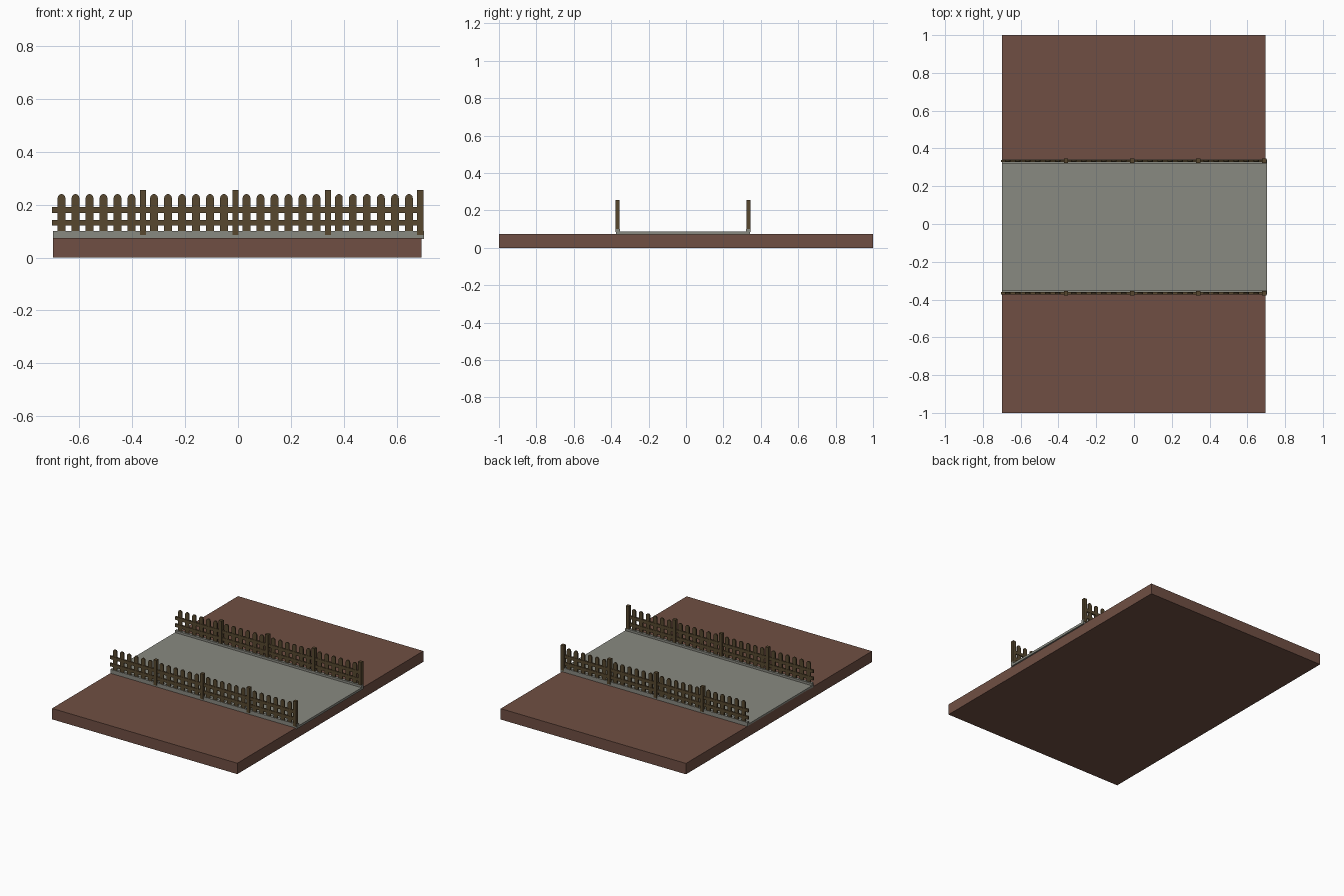
import bpy, bmesh, math

if "Cube" in bpy.data.objects:
    bpy.data.objects.remove(bpy.data.objects["Cube"])


def material(name, rgb):
    m = bpy.data.materials.new(name)
    m.diffuse_color = (*rgb, 1)
    m.use_nodes = True
    m.node_tree.nodes["Principled BSDF"].inputs["Base Color"].default_value = m.diffuse_color
    return m


SOIL = material("soil brown", (0.16, 0.078, 0.056))
STONE = material("path grey", (0.25, 0.253, 0.218))
WOOD = material("fence wood", (0.095, 0.064, 0.028))


def extrude(bm, points, offset):
    """Add a closed prism from a 3D outline pushed along offset."""
    face = bm.faces.new([bm.verts.new(p) for p in points])
    res = bmesh.ops.extrude_face_region(bm, geom=[face], use_keep_orig=True)
    bmesh.ops.translate(bm, vec=offset,
                        verts=[v for v in res["geom"] if isinstance(v, bmesh.types.BMVert)])


def box(bm, x0, x1, y0, y1, z0, z1):
    extrude(bm, [(x0, y0, z0), (x1, y0, z0), (x1, y1, z0), (x0, y1, z0)], (0, 0, z1 - z0))


def finish(name, bm, mat):
    bmesh.ops.recalc_face_normals(bm, faces=bm.faces)
    me = bpy.data.meshes.new(name)
    bm.to_mesh(me)
    bm.free()
    me.materials.append(mat)
    ob = bpy.data.objects.new(name, me)
    bpy.context.collection.objects.link(ob)
    return ob


# ground slab
bm = bmesh.new()
box(bm, -0.70, 0.695, -1, 1, 0, 0.074)
finish("ground", bm, SOIL)

# path with raised kerbs, one U-shaped profile
bm = bmesh.new()
profile = [(-0.373, 0.07), (0.341, 0.07), (0.341, 0.101), (0.321, 0.101),
           (0.321, 0.086), (-0.353, 0.086), (-0.353, 0.101), (-0.373, 0.101)]
extrude(bm, [(-0.70, y, z) for y, z in profile], (1.405, 0, 0))
finish("path", bm, STONE)


def fence(name, y):
    # posts, at the right-hand end of each panel
    bm = bmesh.new()
    for i in range(4):
        x = -0.36 + 0.35 * i
        box(bm, x - 0.0115, x + 0.0115, y - 0.0115, y + 0.0115, 0.085, 0.256)
    finish(name + "_posts", bm, WOOD)

    # rails
    bm = bmesh.new()
    for z in (0.131, 0.18):
        box(bm, -0.705, 0.69, y - 0.006, y + 0.006, z - 0.0105, z + 0.0105)
    finish(name + "_rails", bm, WOOD)

    # round-topped pickets, six per panel
    bm = bmesh.new()
    r = 0.0145
    for panel in range(4):
        for k in range(6):
            x = -0.668 + 0.35 * panel + 0.053 * k
            outline = [(x - r, y - 0.004, 0.095), (x + r, y - 0.004, 0.095)]
            for s in range(7):
                a = math.pi * s / 6
                outline.append((x + r * math.cos(a), y - 0.004, 0.226 + r * math.sin(a)))
            extrude(bm, outline, (0, 0.008, 0))
    finish(name + "_pickets", bm, WOOD)


fence("front_fence", -0.366)
fence("back_fence", 0.334)
